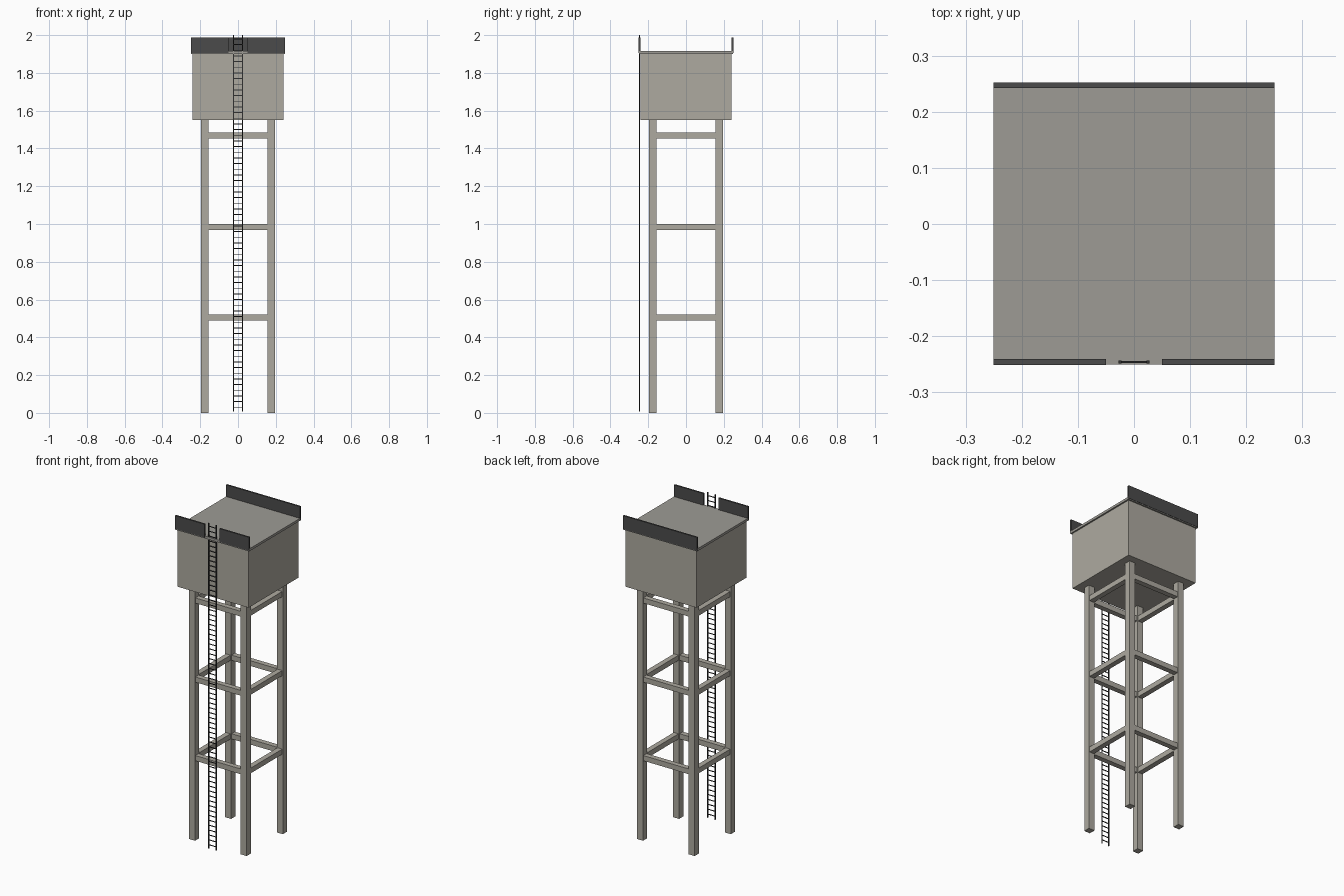
import bpy, bmesh
from mathutils import Matrix, Vector

if "Cube" in bpy.data.objects:
    bpy.data.objects.remove(bpy.data.objects["Cube"])


def material(name, rgb):
    m = bpy.data.materials.new(name)
    m.diffuse_color = (*rgb, 1)
    m.use_nodes = True
    m.node_tree.nodes["Principled BSDF"].inputs["Base Color"].default_value = m.diffuse_color
    return m


concrete = material("concrete", (0.42, 0.40, 0.35))
roof_grey = material("roof_concrete", (0.34, 0.33, 0.30))
dark = material("dark_panel", (0.07, 0.07, 0.07))
black = material("ladder_metal", (0.03, 0.03, 0.03))


def boxes(name, extents, mat):
    """One object made of boxes, each given as (x0, x1, y0, y1, z0, z1)."""
    bm = bmesh.new()
    for x0, x1, y0, y1, z0, z1 in extents:
        place = Matrix.Translation(((x0 + x1) / 2, (y0 + y1) / 2, (z0 + z1) / 2))
        size = Matrix.Diagonal((x1 - x0, y1 - y0, z1 - z0, 1))
        bmesh.ops.create_cube(bm, size=1, matrix=place @ size)
    mesh = bpy.data.meshes.new(name)
    bm.to_mesh(mesh)
    bm.free()
    mesh.materials.append(mat)
    ob = bpy.data.objects.new(name, mesh)
    bpy.context.collection.objects.link(ob)
    return ob


# Tank and roof slab
boxes("tank", [(-0.241, 0.241, -0.241, 0.241, 1.55, 1.90)], concrete)
boxes("roof_slab", [(-0.25, 0.25, -0.25, 0.25, 1.90, 1.915)], roof_grey)

# Four legs
C, H = 0.175, 0.02
for sx, side in ((-1, "left"), (1, "right")):
    for sy, end in ((-1, "front"), (1, "back")):
        x, y = sx * C, sy * C
        boxes(f"{end}_{side}_leg", [(x - H, x + H, y - H, y + H, 0, 1.55)], concrete)

# Three rings of horizontal braces between the legs
B, L = 0.016, C - H
for i, z in enumerate((0.504, 0.985, 1.469)):
    ring = []
    for s in (-C, C):
        ring.append((-L, L, s - B, s + B, z - B, z + B))
        ring.append((s - B, s + B, -L, L, z - B, z + B))
    boxes(f"brace_ring_{i + 1}", ring, concrete)

# Parapet panels, the front one split by the ladder opening
boxes("back_parapet", [(-0.25, 0.25, 0.242, 0.252, 1.905, 1.987)], dark)
boxes("front_parapet", [(-0.25, -0.05, -0.251, -0.241, 1.905, 1.987),
                        (0.05, 0.25, -0.251, -0.241, 1.905, 1.987)], dark)

# Ladder: two stringers and evenly spaced rungs
Y = -0.246
boxes("ladder_stringers", [(s * 0.025 - 0.0025, s * 0.025 + 0.0025,
                            Y - 0.0025, Y + 0.0025, 0.008, 2.0) for s in (-1, 1)], black)
boxes("ladder_rungs", [(-0.025, 0.025, Y - 0.002, Y + 0.002,
                        0.03 * i - 0.002, 0.03 * i + 0.002) for i in range(1, 67)], black)
